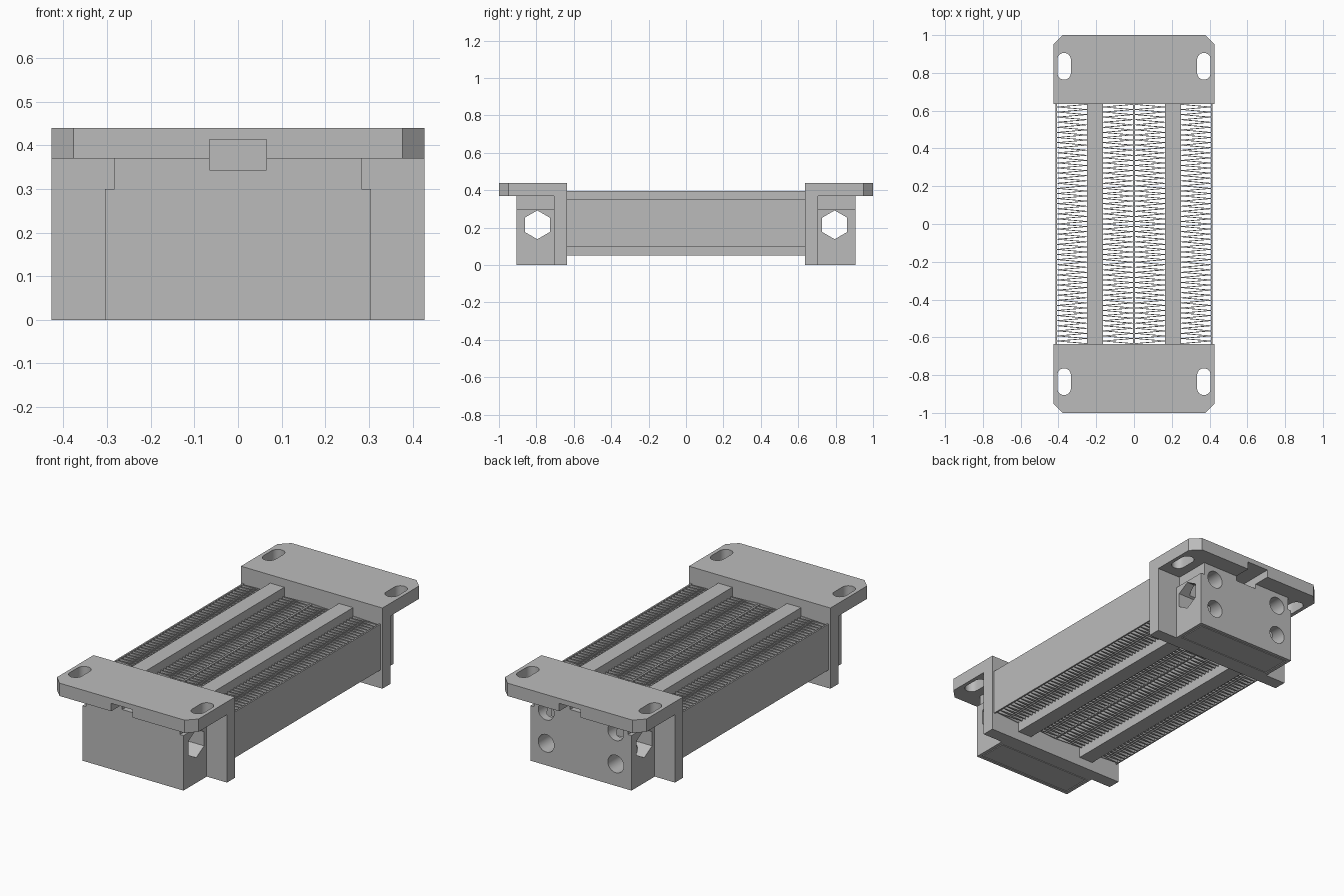
import bpy, bmesh, math

cube = bpy.data.objects.get("Cube")
if cube:
    bpy.data.objects.remove(cube, do_unlink=True)

grey = bpy.data.materials.new("plain_grey")
grey.use_nodes = True
COLOR = (0.5, 0.5, 0.5, 1)
grey.diffuse_color = COLOR
grey.node_tree.nodes["Principled BSDF"].inputs["Base Color"].default_value = COLOR


def add_prism(bm, pts, axis, lo, hi):
    """Extrude a flat outline along an axis between lo and hi."""
    place = {"x": lambda a, b, h: (h, a, b),
             "y": lambda a, b, h: (a, h, b),
             "z": lambda a, b, h: (a, b, h)}[axis]
    low = [bm.verts.new(place(a, b, lo)) for a, b in pts]
    high = [bm.verts.new(place(a, b, hi)) for a, b in pts]
    bm.faces.new(low)
    bm.faces.new(high)
    n = len(pts)
    for i in range(n):
        j = (i + 1) % n
        bm.faces.new((low[i], low[j], high[j], high[i]))


def finish(name, bm):
    bmesh.ops.recalc_face_normals(bm, faces=bm.faces)
    mesh = bpy.data.meshes.new(name)
    bm.to_mesh(mesh)
    bm.free()
    mesh.materials.append(grey)
    obj = bpy.data.objects.new(name, mesh)
    bpy.context.collection.objects.link(obj)
    return obj


def prism(name, pts, axis, lo, hi):
    bm = bmesh.new()
    add_prism(bm, pts, axis, lo, hi)
    return finish(name, bm)


def rect(a0, a1, b0, b1):
    return [(a0, b0), (a1, b0), (a1, b1), (a0, b1)]


def circle(a, b, r, n, start=0.0):
    return [(a + r * math.cos(start + math.tau * i / n),
             b + r * math.sin(start + math.tau * i / n)) for i in range(n)]


def slot(x, y, r, half):
    """Long hole outline with round ends along y."""
    return [(x + r * math.cos(math.pi * i / 12 + end),
             y + (half if end == 0 else -half) + r * math.sin(math.pi * i / 12 + end))
            for end in (0, math.pi) for i in range(13)]


def boolean(obj, other, operation="DIFFERENCE"):
    mod = obj.modifiers.new("bool", "BOOLEAN")
    mod.operation = operation
    mod.solver = "EXACT"
    mod.object = other
    bpy.context.view_layer.objects.active = obj
    bpy.ops.object.modifier_apply(modifier=mod.name)
    bpy.data.objects.remove(other, do_unlink=True)


def smooth(obj):
    bpy.ops.object.select_all(action="DESELECT")
    obj.select_set(True)
    bpy.context.view_layer.objects.active = obj
    bpy.ops.object.shade_smooth_by_angle(angle=math.radians(30))


W = 0.427        # half width of the brackets
INNER = 0.635    # bracket face towards the core
WALL = 0.705     # outer face of the end plate
BOX_END = 0.905  # outer face of the housing
HEX_Y, HEX_Z = 0.795, 0.215


def end_assembly(side, s):
    def span(a, b):
        return sorted((s * a, s * b))

    # mounting flange with clipped corners, joined to the upright end plate
    c = 0.05
    outline = [(-W, INNER), (W, INNER), (W, 1 - c), (W - c, 1), (c - W, 1), (-W, 1 - c)]
    bracket = prism(side + "_bracket", [(x, s * y) for x, y in outline], "z", 0.37, 0.44)
    plate = prism("plate", rect(-W, W, *span(INNER, WALL)), "z", 0, 0.41)
    boolean(bracket, plate, "UNION")
    for x in (-0.37, 0.37):
        boolean(bracket, prism("cutter", slot(x, s * 0.835, 0.036, 0.035), "z", 0.3, 0.5))

    # terminal housing with shoulders
    half = [(0.305, 0), (0.305, 0.3), (0.283, 0.3), (0.283, 0.37)]
    profile = half + [(-x, z) for x, z in reversed(half)]
    housing = prism(side + "_terminal_housing", profile, "y", *span(WALL, BOX_END))
    hexagon = circle(s * HEX_Y, HEX_Z, 0.077, 6, math.pi / 2)
    boolean(housing, prism("cutter", hexagon, "x", -0.5, 0.5))

    # cable notch under the flange
    notch = rect(-0.065, 0.065, 0.343, 0.413)
    for part in (bracket, housing):
        boolean(part, prism("cutter", notch, "y", *span(WALL, 1.1)))

    # fine seam of the bottom cover
    g = 0.018
    ring = prism("cutter", rect(g - 0.305, 0.305 - g, *span(WALL + g, BOX_END - g)), "z", -0.1, 0.005)
    boolean(housing, ring)
    e = g + 0.005
    prism(side + "_bottom_cover", rect(e - 0.305, 0.305 - e, *span(WALL + e, BOX_END - e)),
          "z", 0, 0.006)

    # wiring holes on the back only
    if s > 0:
        for x in (-0.21, 0.21):
            for z in (0.12, 0.295):
                boolean(housing, prism("cutter", circle(x, z, 0.048, 32), "y", 0.74, 1.0))
    smooth(bracket)
    smooth(housing)


end_assembly("front", -1)
end_assembly("back", 1)

# core: side panels, rails and centre strip running between the brackets
Z0, Z1 = 0.1, 0.35
for side, s in (("left", 1), ("right", -1)):
    prism(side + "_side_panel", rect(*sorted((s * 0.408, s * 0.416)), Z0, Z1), "y", -INNER, INNER)
    prism(side + "_rail", rect(*sorted((s * 0.165, s * 0.25)), 0.05, 0.395), "y", -INNER, INNER)
prism("centre_strip", rect(-0.005, 0.005, Z0, Z1), "y", -INNER, INNER)


# corrugated fins folded back and forth across each channel
def fin_pack(name, x0, x1, folds=94, t=0.004):
    bm = bmesh.new()
    step = (2 * INNER - t) / folds
    for i in range(folds):
        y = -INNER + i * step
        a, b = (x0, x1) if i % 2 == 0 else (x1, x0)
        add_prism(bm, [(a, y), (b, y + step), (b, y + step + t), (a, y + t)], "z", Z0, Z1)
    return finish(name, bm)


for side, s in (("left", 1), ("right", -1)):
    fin_pack(side + "_inner_fins", s * 0.005, s * 0.165)
    fin_pack(side + "_outer_fins", s * 0.25, s * 0.408)
